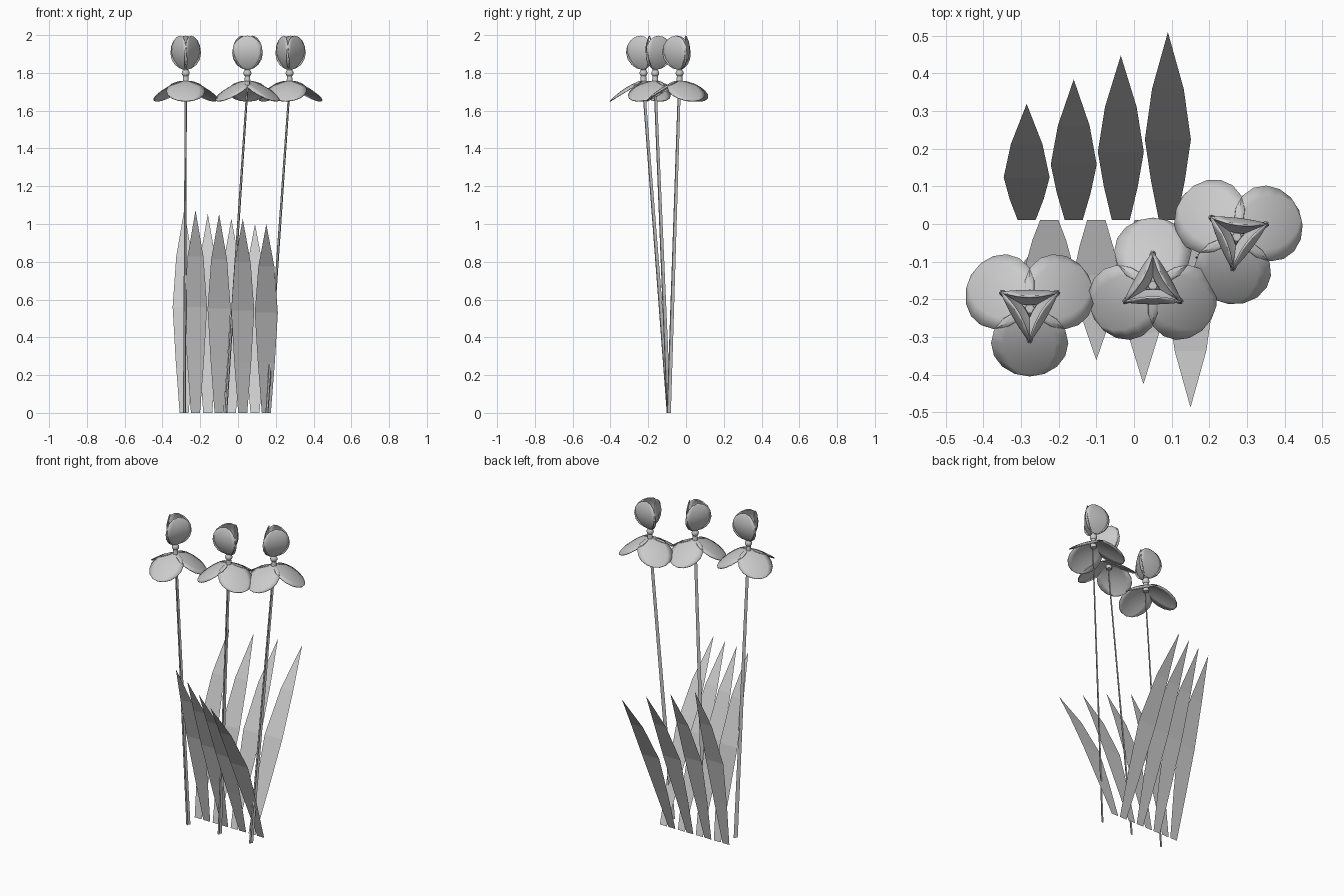
import bpy, bmesh, math
from mathutils import Vector, Matrix

if "Cube" in bpy.data.objects:
    bpy.data.objects.remove(bpy.data.objects["Cube"])


def make_object(name, bm, smooth=False):
    mesh = bpy.data.meshes.new(name)
    bm.to_mesh(mesh)
    bm.free()
    ob = bpy.data.objects.new(name, mesh)
    bpy.context.collection.objects.link(ob)
    if smooth:
        bpy.ops.object.select_all(action='DESELECT')
        ob.select_set(True)
        bpy.context.view_layer.objects.active = ob
        bpy.ops.object.shade_smooth_by_angle(angle=math.radians(40))
    return ob


# Leaf: flat-faced blade, (half width, forward bend, height) up its length
LEAF = [(.024, 0, 0), (.045, -.025, .285), (.061, -.046, .57),
        (.042, -.035, .85), (0, 0, 1.117)]


def leaf(name, x, angle, side):
    c, s = math.cos(angle), math.sin(angle)
    bm = bmesh.new()
    rows = []
    for w, y, z in LEAF:
        yy, zz = y * c + z * s, z * c - y * s
        xs = (-w, w) if w else (0,)
        rows.append([bm.verts.new((x + a, .011 + side * yy, zz)) for a in xs])
    for a, b in zip(rows, rows[1:]):
        bm.faces.new(a + b[::-1])
    make_object(name, bm)


for i in range(4):
    lean = math.radians(16.0 + 3.5 * i)
    leaf(f"back_leaf_{i + 1}", -.285 + .125 * i, lean, 1)
    leaf(f"front_leaf_{i + 1}", -.225 + .125 * i, lean, -1)


# Petal: rounded sheet whose surface comes from shape(s, t) -> (radius, side, z)
def petal(name, shape, centre, angle):
    n, cols = 8, 6
    bm = bmesh.new()
    rows = []
    for i in range(n + 1):
        a = math.pi * i / n
        s, w = -math.cos(a), math.sin(a)
        row = []
        for j in range(cols + 1):
            r, side, z = shape(s, (2 * j / cols - 1) * w)
            row.append(bm.verts.new((r, side, z)))
        rows.append(row)
    for a, b in zip(rows, rows[1:]):
        for j in range(cols):
            bm.faces.new((a[j], a[j + 1], b[j + 1], b[j]))
    bmesh.ops.remove_doubles(bm, verts=bm.verts, dist=.0005)
    bm.transform(Matrix.Translation((*centre, 0)) @ Matrix.Rotation(angle, 4, 'Z'))
    ob = make_object(name, bm, True)
    mod = ob.modifiers.new("thickness", 'SOLIDIFY')
    mod.thickness = .005
    mod.offset = 0


def drooping(s, t):
    dome = max(0, 1 - s * s - t * t)
    return .09 + .088 * s, .102 * t, 1.703 - .054 * s + .018 * dome


def upright(s, t):
    return .048 + .01 * s - .027 * s * s - .006 * t * t, .081 * t, 1.907 + .089 * s


# Stem: folded strip with a hooked section, leaning from base to flower
def stem(name, base, top):
    section = [Vector(p) for p in ((.009, .010), (-.007, -.008), (-.003, -.012), (.006, -.010))]
    bm = bmesh.new()
    low = [bm.verts.new((base[0] + p.x, base[1] + p.y, 0)) for p in section]
    high = [bm.verts.new((top[0] + p.x * .7, top[1] + p.y * .7, 1.74)) for p in section]
    for j in range(len(section) - 1):
        bm.faces.new((low[j], low[j + 1], high[j + 1], high[j]))
    make_object(name, bm)


# Three flowers: stem base, flower centre, heading of the first drooping petal
FLOWERS = [((-.284, -.09), (-.277, -.225), 270),
           ((-.066, -.09), (.05, -.163), 90),
           ((.152, -.09), (.273, -.034), 263)]

for k, (base, centre, heading) in enumerate(FLOWERS, 1):
    stem(f"stem_{k}", base, centre)
    # Neck and bud between the two petal rings
    bm = bmesh.new()
    bmesh.ops.create_cone(bm, cap_ends=True, segments=10, radius1=.018, radius2=.012,
                          depth=.09, matrix=Matrix.Translation((*centre, 1.775)))
    bmesh.ops.create_uvsphere(bm, u_segments=12, v_segments=8, radius=.021,
                              matrix=Matrix.Translation((*centre, 1.799)))
    make_object(f"flower_neck_{k}", bm, True)
    for j in range(3):
        a = math.radians(heading + 120 * j)
        petal(f"drooping_petal_{k}_{j + 1}", drooping, centre, a)
        petal(f"upright_petal_{k}_{j + 1}", upright, centre, a + math.pi)
